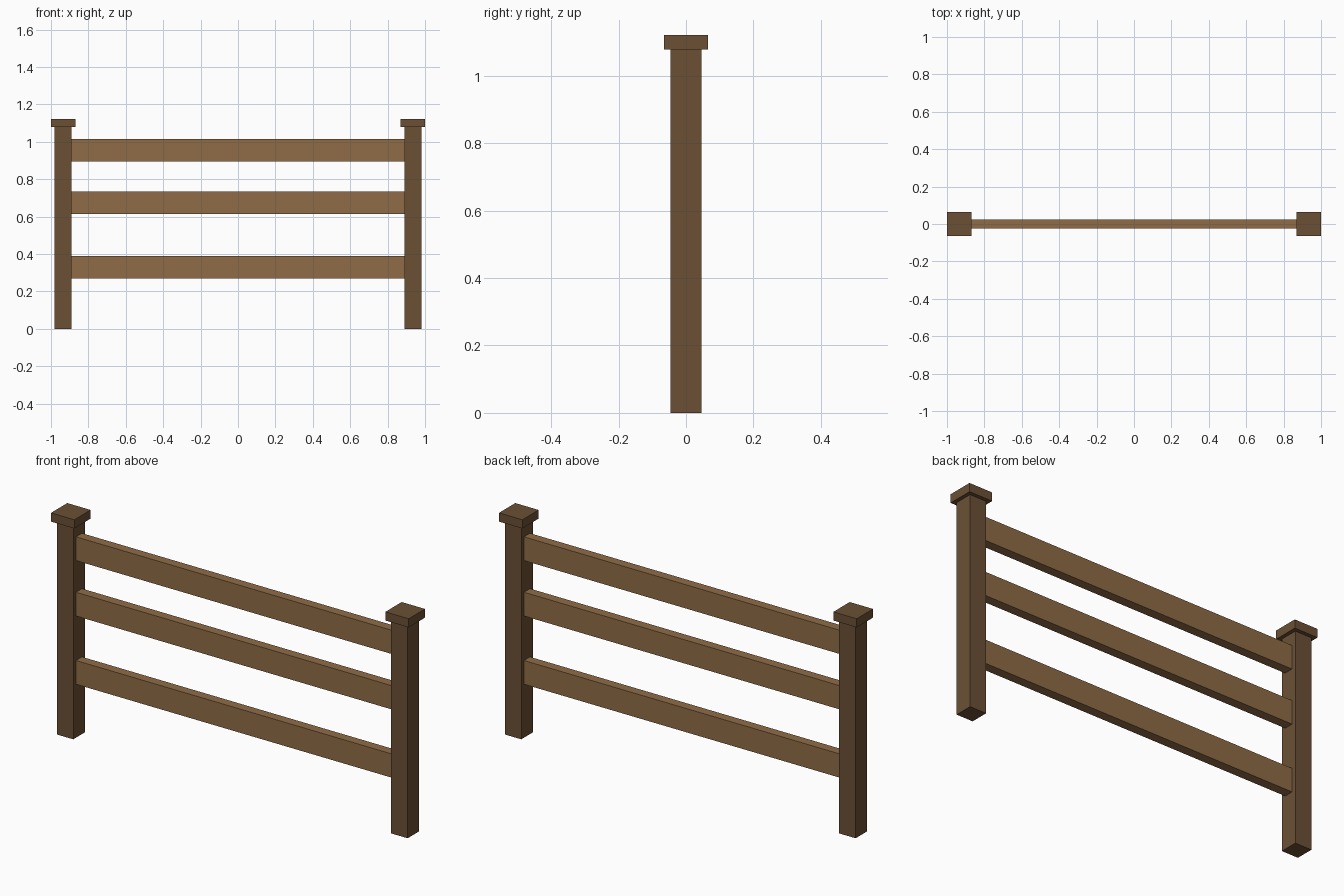
import bpy

if "Cube" in bpy.data.objects:
    bpy.data.objects.remove(bpy.data.objects["Cube"])


def material(name, srgb):
    mat = bpy.data.materials.new(name)
    linear = [((c / 255 + 0.055) / 1.055) ** 2.4 for c in srgb]
    mat.diffuse_color = (*linear, 1.0)
    mat.use_nodes = True
    mat.node_tree.nodes["Principled BSDF"].inputs["Base Color"].default_value = mat.diffuse_color
    return mat


def box(name, center, size, mat):
    bpy.ops.mesh.primitive_cube_add(size=1, location=center)
    obj = bpy.context.object
    obj.name = name
    obj.scale = size
    bpy.ops.object.transform_apply(location=False, rotation=False, scale=True)
    obj.data.materials.append(mat)
    return obj


dark_wood = material("dark_wood", (107, 80, 53))
light_wood = material("light_wood", (143, 108, 70))

POST_X = 0.935
POST_W = 0.092
POST_H = 1.078
CAP_W = 0.13
CAP_H = 0.044

# Posts with flat overhanging caps
for side, sign in (("left", -1), ("right", 1)):
    x = sign * POST_X
    box(side + "_post", (x, 0, POST_H / 2), (POST_W, POST_W, POST_H), dark_wood)
    box(side + "_post_cap", (x, 0, POST_H + CAP_H / 2), (CAP_W, CAP_W, CAP_H), dark_wood)

# Horizontal rails between the posts
rail_length = 2 * POST_X - POST_W
for name, z in (("lower_rail", 0.33), ("middle_rail", 0.675), ("upper_rail", 0.955)):
    box(name, (0, 0, z), (rail_length, 0.048, 0.12), light_wood)
